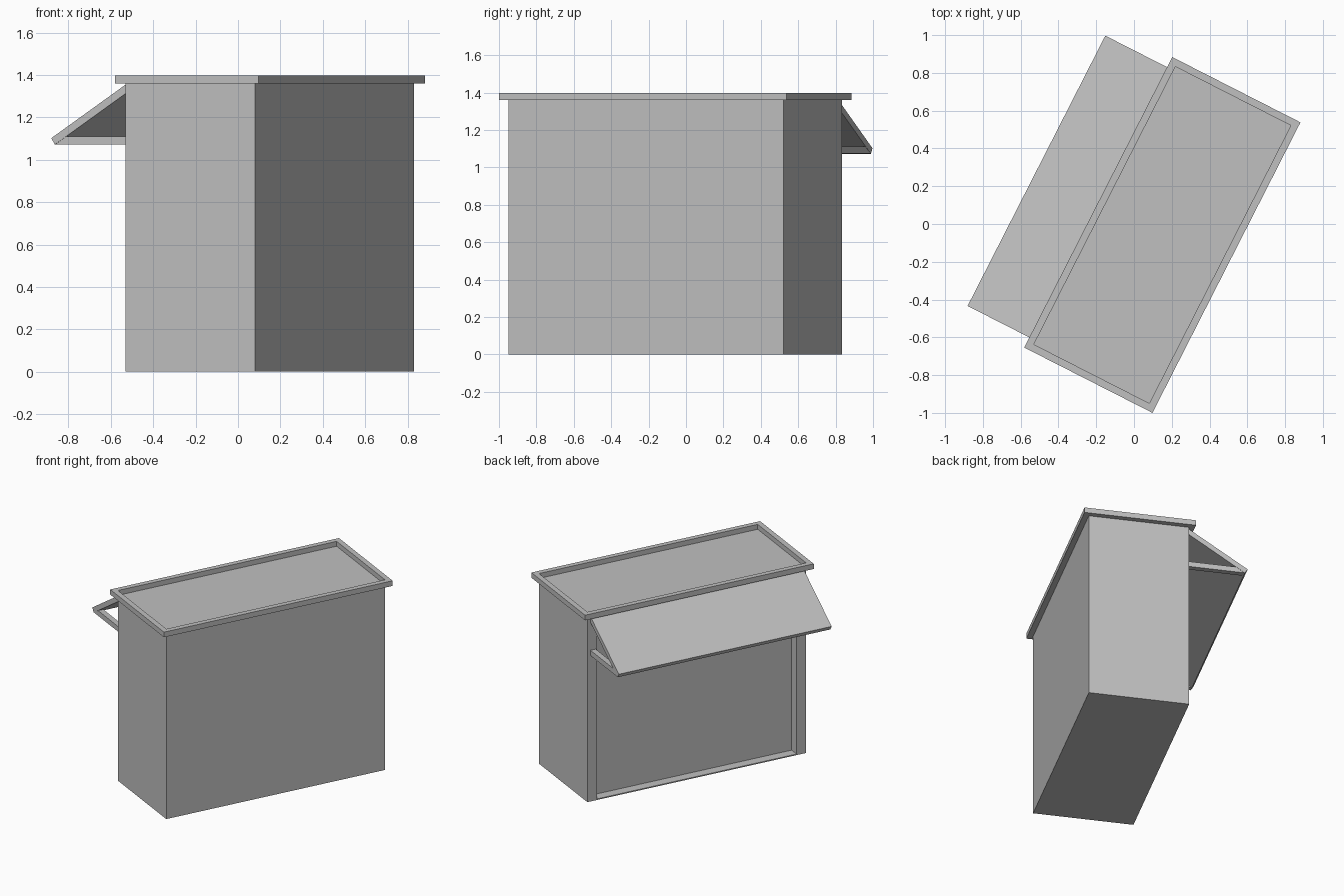
import bpy, bmesh, math
from mathutils import Vector

if "Cube" in bpy.data.objects:
    bpy.data.objects.remove(bpy.data.objects["Cube"])

# Local frame: x across the depth (opening on -x), y along the length
CENTRE = Vector((0.15, -0.058, 0))
TURN = math.radians(-27)
HX, HY, H = 0.343, 0.825, 1.362      # body half depth, half length, height

grey = bpy.data.materials.new("plain grey")
grey.diffuse_color = (0.53, 0.53, 0.53, 1)
grey.use_nodes = True
grey.node_tree.nodes["Principled BSDF"].inputs["Base Color"].default_value = grey.diffuse_color


def finish(name, bm):
    bmesh.ops.recalc_face_normals(bm, faces=bm.faces)
    me = bpy.data.meshes.new(name)
    bm.to_mesh(me)
    bm.free()
    me.materials.append(grey)
    ob = bpy.data.objects.new(name, me)
    ob.location = CENTRE
    ob.rotation_euler.z = TURN
    bpy.context.collection.objects.link(ob)
    return ob


def prism(name, profile, y0, y1):
    """Extrude an (x, z) profile along local y."""
    bm = bmesh.new()
    face = bm.faces.new([bm.verts.new((x, y0, z)) for x, z in profile])
    ext = bmesh.ops.extrude_face_region(bm, geom=[face])
    verts = [g for g in ext["geom"] if isinstance(g, bmesh.types.BMVert)]
    bmesh.ops.translate(bm, verts=verts, vec=(0, y1 - y0, 0))
    return finish(name, bm)


# Body: box with a recessed panel between two posts on the open side
bm = bmesh.new()
bmesh.ops.create_cube(bm, size=1)
for v in bm.verts:
    v.co = (v.co.x * 2 * HX, v.co.y * 2 * HY, (v.co.z + 0.5) * H)
bm.normal_update()
panel = min(bm.faces, key=lambda f: f.calc_center_median().x)
bmesh.ops.inset_individual(bm, faces=[panel], thickness=0.072, use_even_offset=True)
for v in panel.verts:
    if v.co.z < H / 2:
        v.co.z = 0.008               # threshold almost level with the ground
panel = bmesh.ops.extrude_discrete_faces(bm, faces=[panel])["faces"][0]
for v in panel.verts:
    v.co.x += 0.07
finish("body", bm)

# Roof rim: rectangular ring round the top of the body
bm = bmesh.new()
rings = []
for o, z in ((0, 1.36), (0.038, 1.36), (0.038, 1.398), (0, 1.398)):
    rings.append([bm.verts.new((sx * (HX + o), sy * (HY + o), z))
                  for sx, sy in ((-1, -1), (1, -1), (1, 1), (-1, 1))])
for i in range(4):
    a, b = rings[i], rings[(i + 1) % 4]
    for k in range(4):
        n = (k + 1) % 4
        bm.faces.new((a[k], a[n], b[n], b[k]))
finish("roof_rim", bm)

# Raised hatch sloping out over the opening
prism("awning", [(-HX, 1.362), (-0.748, 1.102), (-0.729, 1.072), (-HX, 1.32)], -0.803, 0.803)

# Horizontal props holding the hatch at both ends
arm = [(-HX, 1.073), (-0.726, 1.073), (-0.668, 1.111), (-HX, 1.111)]
for side, name in ((-1, "front_prop"), (1, "back_prop")):
    prism(name, arm, side * 0.762, side * 0.802)
